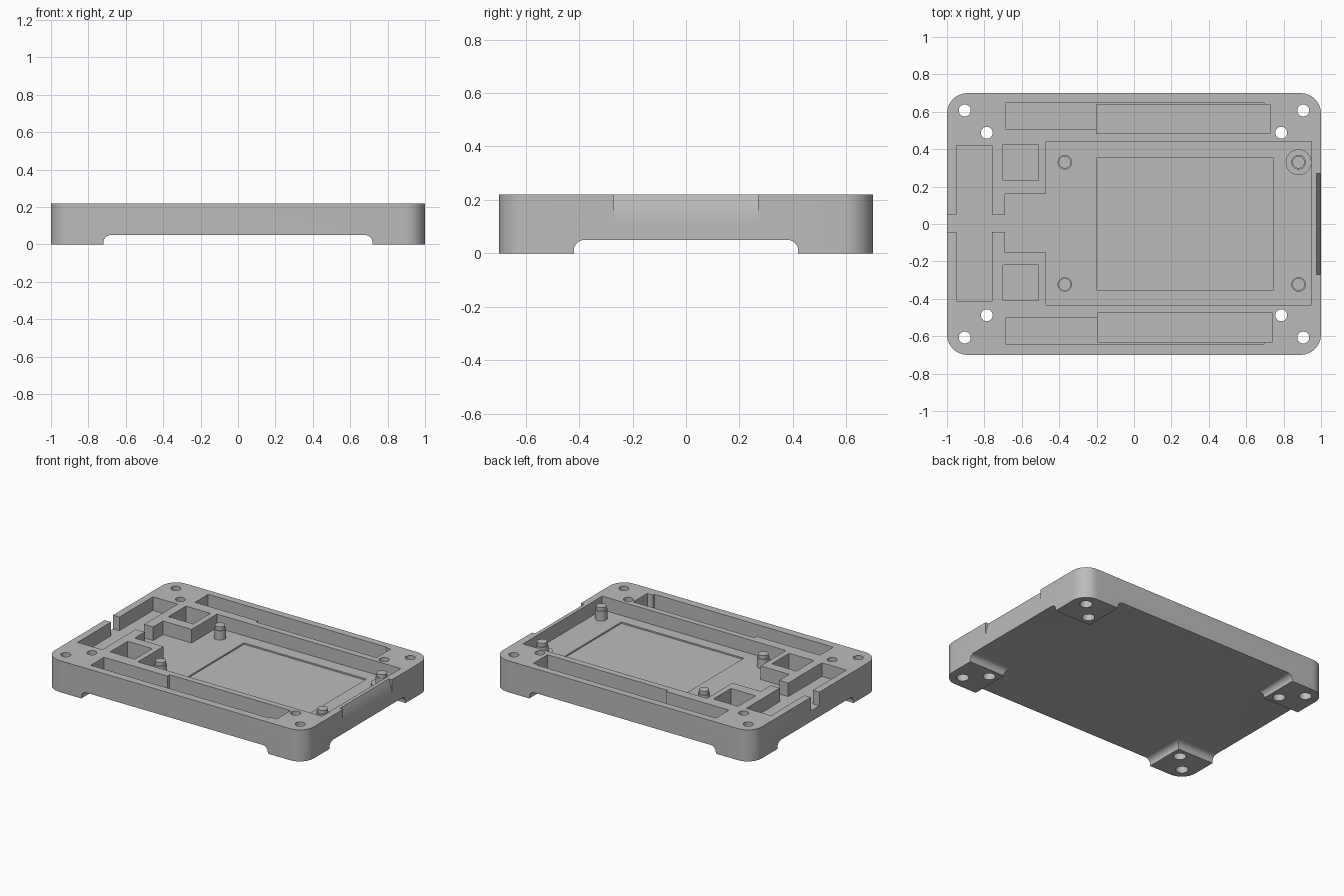
import bpy, bmesh, math
from mathutils import Vector

old = bpy.data.objects.get("Cube")
if old:
    bpy.data.objects.remove(old, do_unlink=True)

TOP, FLOOR = 0.22, 0.125

grey = bpy.data.materials.new("light_grey")
grey.use_nodes = True
colour = (0.5, 0.5, 0.5, 1)
grey.diffuse_color = colour
grey.node_tree.nodes["Principled BSDF"].inputs["Base Color"].default_value = colour


def prism(name, pts, lo, hi, axis="z"):
    """Extrude a closed 2D profile along an axis."""
    place = {"z": lambda a, b, t: (a, b, t),
             "y": lambda a, b, t: (a, t, b),
             "x": lambda a, b, t: (t, a, b)}[axis]
    bm = bmesh.new()
    face = bm.faces.new([bm.verts.new(place(a, b, lo)) for a, b in pts])
    ext = bmesh.ops.extrude_face_region(bm, geom=[face])
    moved = [g for g in ext["geom"] if isinstance(g, bmesh.types.BMVert)]
    bmesh.ops.translate(bm, verts=moved, vec=Vector(place(0, 0, hi - lo)))
    bmesh.ops.recalc_face_normals(bm, faces=bm.faces)
    mesh = bpy.data.meshes.new(name)
    bm.to_mesh(mesh)
    bm.free()
    mesh.materials.append(grey)
    obj = bpy.data.objects.new(name, mesh)
    bpy.context.collection.objects.link(obj)
    return obj


def arc(cx, cy, r, start, end, steps=10):
    angles = [math.radians(start + (end - start) * i / steps) for i in range(steps + 1)]
    return [(cx + r * math.cos(a), cy + r * math.sin(a)) for a in angles]


def circle(cx, cy, r, sides=32):
    return arc(cx, cy, r, 0, 360, sides)[:-1]


def rect(x0, x1, y0, y1):
    return [(x0, y0), (x1, y0), (x1, y1), (x0, y1)]


def activate(obj):
    bpy.ops.object.select_all(action="DESELECT")
    obj.select_set(True)
    bpy.context.view_layer.objects.active = obj


def cut(target, pts, lo, hi, axis="z"):
    """Carve an extruded profile out of the target."""
    tool = prism("cutter", pts, lo, hi, axis)
    tool.hide_render = True
    activate(target)
    mod = target.modifiers.new("cut", "BOOLEAN")
    mod.operation, mod.solver, mod.object = "DIFFERENCE", "EXACT", tool
    bpy.ops.object.modifier_apply(modifier=mod.name)
    bpy.data.objects.remove(tool, do_unlink=True)


# Rounded case body
R = 0.11
outline = (arc(1 - R, 0.7 - R, R, 0, 90) + arc(R - 1, 0.7 - R, R, 90, 180)
           + arc(R - 1, R - 0.7, R, 180, 270) + arc(1 - R, R - 0.7, R, 270, 360))
body = prism("case_body", outline, 0, TOP)

# Two crossing filleted channels underneath leave four feet
for half, axis in ((0.72, "y"), (0.42, "x")):
    right = arc(half - 0.04, 0.01, 0.04, 0, 90, 8)
    profile = [(half, -0.1)] + right + [(-a, b) for a, b in reversed(right)] + [(-half, -0.1)]
    cut(body, profile, -1.5, 1.5, axis)

# Main bay with cable channel and side bays, one shared floor
upper = [(-0.47, 0.44), (-0.47, 0.16), (-0.69, 0.16), (-0.69, 0.05), (-0.76, 0.05),
         (-0.76, 0.42), (-0.95, 0.42), (-0.95, 0.05), (-1.1, 0.05)]
lower = [(x, -y + 0.008) for x, y in reversed(upper)]
cut(body, [(0.95, 0.44)] + upper + lower + [(0.95, -0.432)], FLOOR, 0.3)

# Shallow recess in the bay floor
cut(body, rect(-0.2, 0.745, -0.352, 0.352), FLOOR - 0.01, 0.2)

# Square pockets and stepped side slots
for y0, y1 in ((0.233, 0.425), (-0.41, -0.218)):
    cut(body, rect(-0.7, -0.51, y0, y1), 0.08, 0.3)
cut(body, rect(-0.685, 0.695, 0.505, 0.65), 0.11, 0.3)
cut(body, rect(-0.2, 0.73, 0.485, 0.64), 0.08, 0.31)
cut(body, rect(-0.685, 0.695, -0.645, -0.5), 0.11, 0.3)
cut(body, rect(-0.195, 0.74, -0.63, -0.475), 0.08, 0.31)

# Screw holes, wider below
for sx in (-1, 1):
    for sy in (-1, 1):
        for x, y in ((0.905, 0.607), (0.787, 0.488)):
            cut(body, circle(sx * x, sy * y, 0.032), -0.1, 0.3)
            cut(body, circle(sx * x, sy * y, 0.04), -0.1, 0.1)

# Curved finger relief on the end wall
relief = [(1.0005 - 0.025 * (i / 8) ** 2, 0.1 + 0.015 * i) for i in range(10)]
cut(body, relief + [(1.1, 0.235), (1.1, 0.1)], -0.27, 0.27, "y")

# Stepped support pins on the bay floor
parts = [body]
for i, (x, y) in enumerate([(-0.37, 0.33), (-0.37, -0.323), (0.88, 0.33), (0.88, -0.323)]):
    parts.append(prism(f"support_pin_{i + 1}", circle(x, y, 0.039), FLOOR - 0.02, 0.19))
    parts.append(prism(f"pin_tip_{i + 1}", circle(x, y, 0.033), 0.185, 0.215))
parts.append(prism("pin_boss", circle(0.88, 0.33, 0.069), FLOOR - 0.02, 0.145))

for obj in parts:
    activate(obj)
    bpy.ops.object.shade_smooth_by_angle(angle=math.radians(30))
